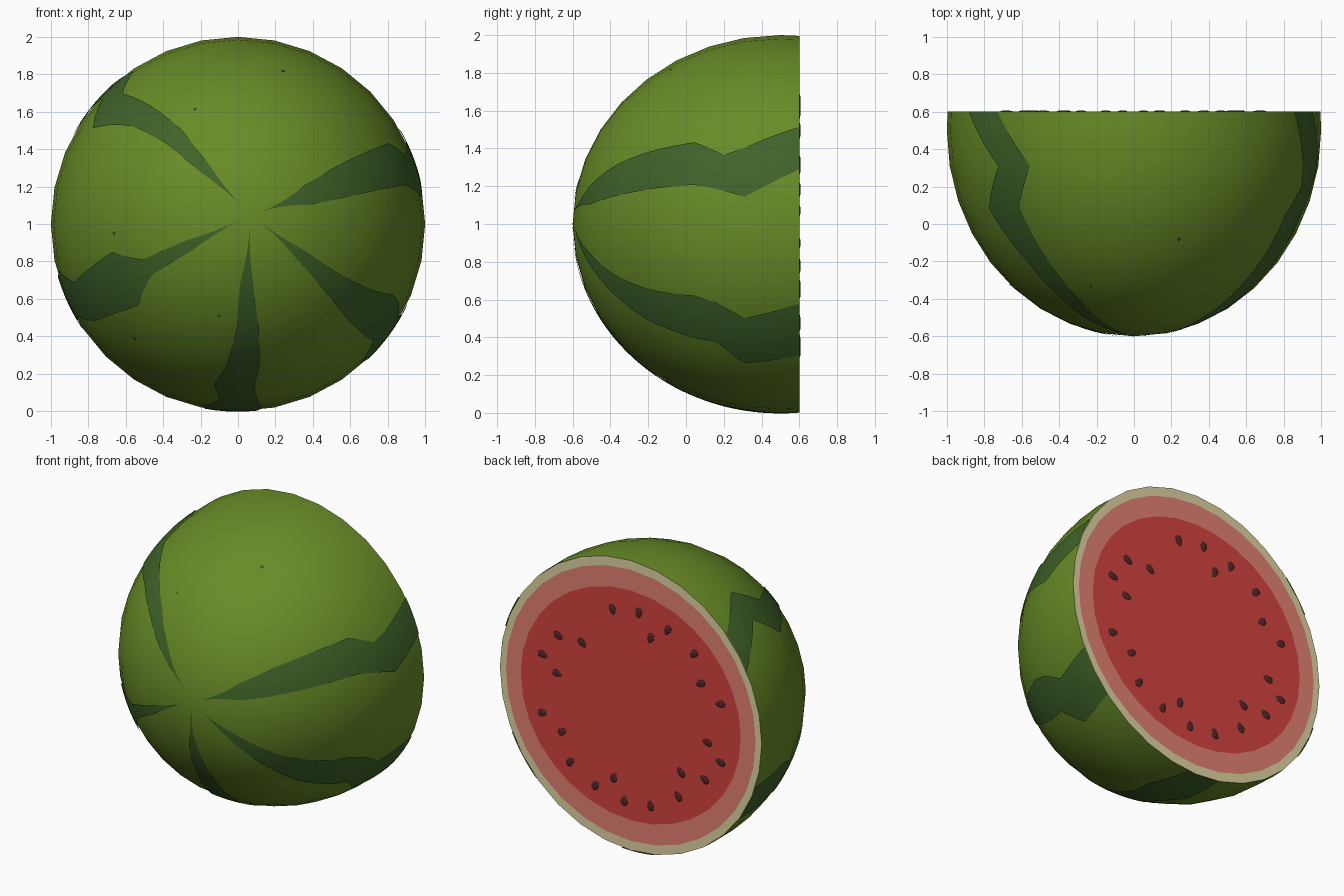
import bpy, bmesh, math
from mathutils import Vector, Matrix

if "Cube" in bpy.data.objects:
    bpy.data.objects.remove(bpy.data.objects["Cube"])

CUT_Y, MID_Y, DEPTH, SEG = 0.6, 0.5, 1.1, 32
W_RIM = math.degrees(math.acos(-(CUT_Y - MID_Y) / DEPTH))


def material(name, rgb):
    m = bpy.data.materials.new(name)
    m.diffuse_color = (*rgb, 1)
    m.use_nodes = True
    m.node_tree.nodes["Principled BSDF"].inputs["Base Color"].default_value = m.diffuse_color
    return m


rind_green = material("rind green", (0.14, 0.26, 0.02))
stripe_green = material("dark stripe green", (0.05, 0.125, 0.022))
cream = material("pale inner rind", (0.74, 0.66, 0.37))
pink = material("pink flesh", (0.78, 0.22, 0.175))
red = material("red flesh", (0.66, 0.056, 0.049))
brown = material("seed brown", (0.09, 0.02, 0.02))


def finish(bm, name, mats, smooth=True):
    me = bpy.data.meshes.new(name)
    bm.to_mesh(me)
    bm.free()
    ob = bpy.data.objects.new(name, me)
    bpy.context.collection.objects.link(ob)
    for m in mats:
        me.materials.append(m)
    if smooth:
        bpy.ops.object.select_all(action='DESELECT')
        bpy.context.view_layer.objects.active = ob
        ob.select_set(True)
        bpy.ops.object.shade_smooth_by_angle(angle=math.radians(40))
    return ob


def surface(w, phi, lift=0.0, shift=0.0):
    """Point on the melon: w degrees from the front tip, phi degrees around it."""
    a, p = math.radians(w), math.radians(phi)
    f = shift * (1 - w / W_RIM)
    v = Vector((math.sin(a) * math.cos(p) + 0.07 * f, -math.cos(a),
                math.sin(a) * math.sin(p) + 0.05 * f)).normalized()
    n = Vector((v.x, v.y / DEPTH, v.z)).normalized()
    q = Vector((v.x, MID_Y + DEPTH * v.y, 1 + v.z)) + n * lift
    q.y = min(q.y, CUT_Y)
    return q


# Rind: half melon, open at the cut
bm = bmesh.new()
tip = bm.verts.new(surface(0, 0))
rings = [[bm.verts.new(surface(w, 360 * i / SEG)) for i in range(SEG)]
         for w in [10 * k for k in range(1, 10)] + [W_RIM]]
for i in range(SEG):
    j = (i + 1) % SEG
    bm.faces.new((tip, rings[0][i], rings[0][j]))
    for r0, r1 in zip(rings, rings[1:]):
        bm.faces.new((r0[i], r1[i], r1[j], r0[j]))
finish(bm, "rind", [rind_green])

# Cut face: cream ring, pink ring, red middle
bm = bmesh.new()
rim = math.sin(math.radians(W_RIM))
loops = []
for rx, rz in ((rim, rim), (0.95, 0.932), (0.837, 0.79)):
    loops.append([bm.verts.new((rx * math.cos(t), CUT_Y, 1 + rz * math.sin(t)))
                  for t in (2 * math.pi * i / SEG for i in range(SEG))])
for k in range(2):
    for i in range(SEG):
        j = (i + 1) % SEG
        f = bm.faces.new((loops[k][i], loops[k + 1][i], loops[k + 1][j], loops[k][j]))
        f.material_index = k
bm.faces.new(list(reversed(loops[2]))).material_index = 2
for f in bm.faces:
    f.normal_update()
    if f.normal.y < 0:
        f.normal_flip()
finish(bm, "cut_face", [cream, pink, red], smooth=False)

# Stripes: (w, low phi, high phi) along each, starting at a point near the tip
stripes = {
    "upper_left": [(4, 133, 133), (20, 127, 137), (35, 126, 137), (50, 129, 140),
                   (68, 133, 148), (80, 125, 138), (W_RIM, 137, 152)],
    "right": [(4, 19, 19), (20, 11, 29), (35, 12, 30), (50, 12.5, 29),
              (65, 12.5, 28), (74, 10, 22), (80, 8, 24), (W_RIM, 17, 31)],
    "lower_right": [(4, -36, -36), (20, -41, -31), (35, -43, -31), (50, -44, -29),
                    (65, -43, -26), (72, -42, -27), (80, -49, -31), (W_RIM, -44, -25)],
    "bottom": [(4, -92, -92), (20, -97, -86), (35, -95, -83.5), (50, -97, -84),
               (60, -100, -86), (70, -97, -85), (80, -101, -83), (W_RIM, -100, -86)],
    "lower_left": [(4, -154, -154), (20, -159, -149), (35, -158, -149), (45, -166, -141),
                   (55, -163, -144), (68, -160, -146), (80, -165, -150), (W_RIM, -162, -146)],
}
ACROSS, ALONG = 5, 5
for name, rows in stripes.items():
    bm = bmesh.new()
    fine = []
    for a, b in zip(rows, rows[1:]):
        fine += [[p + (q - p) * s / ALONG for p, q in zip(a, b)] for s in range(ALONG)]
    fine.append(rows[-1])
    grid = [[bm.verts.new(surface(w, lo + (hi - lo) * c / ACROSS, 0.003, 1))
             for c in range(ACROSS + 1)] for w, lo, hi in fine]
    for r0, r1 in zip(grid, grid[1:]):
        for c in range(ACROSS):
            bm.faces.new((r0[c], r1[c], r1[c + 1], r0[c + 1]))
    bmesh.ops.remove_doubles(bm, verts=bm.verts, dist=1e-5)
    finish(bm, "stripe_" + name, [stripe_green])

# Tiny dark specks on the rind, as (x, z) seen from the front
bm = bmesh.new()
for x, z in ((-0.66, -0.05), (-0.10, -0.49), (-0.55, -0.61), (-0.23, 0.61), (0.24, 0.815)):
    w = math.degrees(math.asin(math.hypot(x, z)))
    phi = math.degrees(math.atan2(z, x))
    s = 0.7 / math.sin(math.radians(w))
    bm.faces.new([bm.verts.new(surface(w + dw, phi + dp, 0.003)) for dw, dp in
                  ((-0.7, 0), (0, -s), (0.7, 0), (0, s))])
finish(bm, "rind_specks", [stripe_green])

# Seeds: flat drops lying on the cut face, pointing to the middle
seeds = [(.14, .62), (-.06, .65), (-.28, .59), (-.15, .50), (-.48, .48), (-.53, .29),
         (-.68, .19), (-.58, -.10), (-.68, -.21), (-.56, -.36), (-.38, -.36), (-.36, -.53),
         (-.15, -.65), (.05, -.67), (.13, -.53), (.27, -.62), (.46, -.51), (.52, -.32),
         (.67, -.23), (.56, .07), (.67, .17), (.55, .33), (.37, .33)]
bm = bmesh.new()
for x, z in seeds:
    made = bmesh.ops.create_uvsphere(bm, u_segments=10, v_segments=6, radius=1)["verts"]
    for v in made:
        v.co.y *= 1 + 0.25 * v.co.z
        v.co.x *= 1 + 0.25 * v.co.z
    turn = Matrix.Rotation(math.atan2(x, z), 4, 'Y')
    place = Matrix.Translation((x, CUT_Y, 1 + z)) @ turn @ Matrix.Diagonal((0.026, 0.007, 0.037, 1))
    bmesh.ops.transform(bm, matrix=place, verts=made)
finish(bm, "seeds", [brown])
